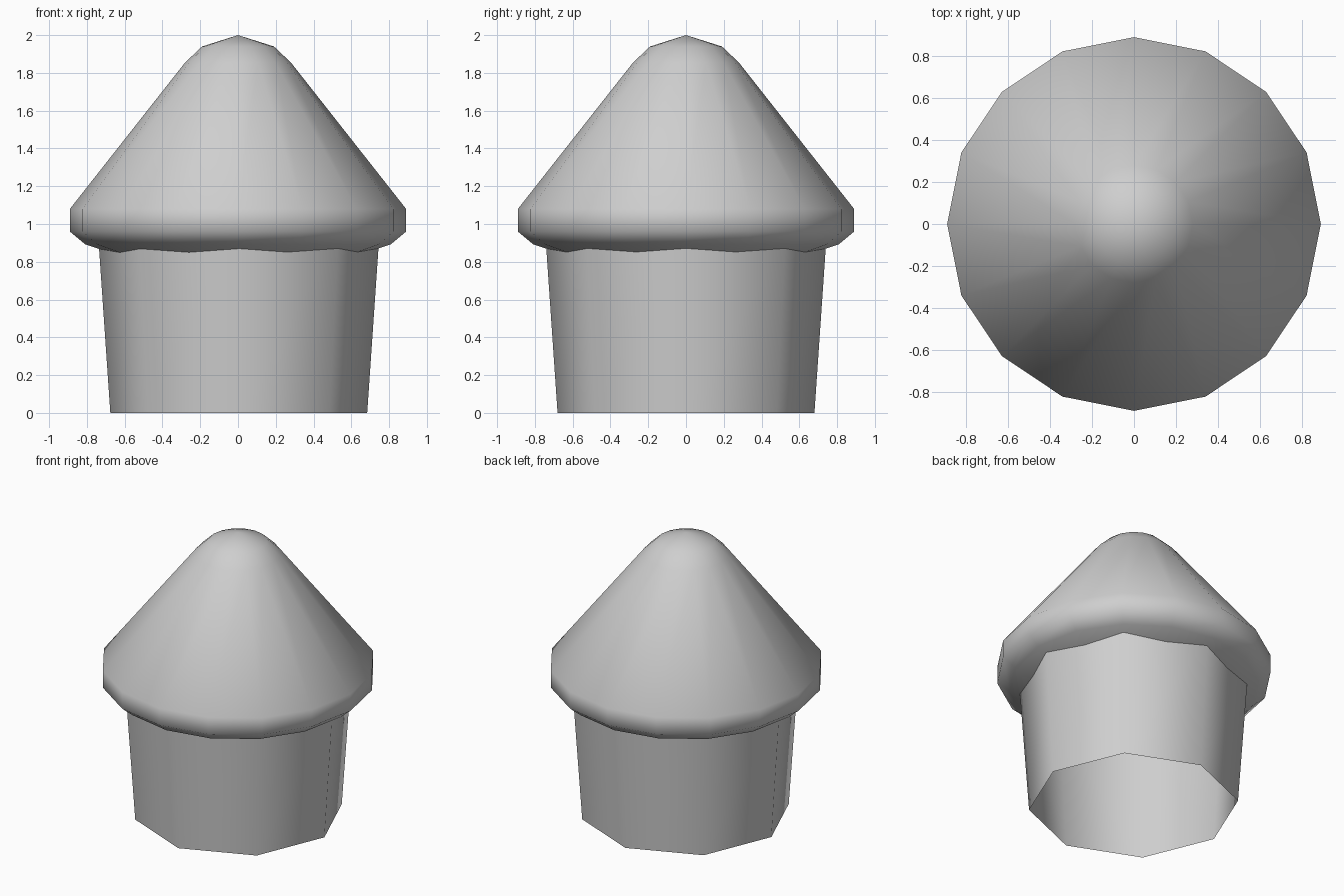
import bpy
import math

cube = bpy.data.objects.get("Cube")
if cube:
    bpy.data.objects.remove(cube, do_unlink=True)

grey = bpy.data.materials.new("plain grey")
grey.use_nodes = True
colour = (0.62, 0.62, 0.62, 1)
grey.diffuse_color = colour
grey.node_tree.nodes["Principled BSDF"].inputs["Base Color"].default_value = colour


def lathe(name, profile, sides, tip=None, capped=False, x=0):
    """Turn a (radius, height) profile, listed from bottom to top, about z."""
    verts, faces = [], []
    for radius, height in profile:
        for i in range(sides):
            a = math.tau * i / sides
            verts.append((radius * math.cos(a), radius * math.sin(a), height))
    for ring in range(len(profile) - 1):
        low, high = ring * sides, (ring + 1) * sides
        for i in range(sides):
            j = (i + 1) % sides
            faces.append((low + i, low + j, high + j, high + i))
    if tip is not None:
        top = len(verts) - sides
        verts.append((0, 0, tip))
        for i in range(sides):
            faces.append((top + i, top + (i + 1) % sides, len(verts) - 1))
    if capped:
        faces.append(tuple(reversed(range(sides))))
    mesh = bpy.data.meshes.new(name)
    mesh.from_pydata(verts, [], faces)
    mesh.materials.append(grey)
    mesh.shade_smooth()
    if capped:
        mesh.polygons[-1].use_smooth = False
    obj = bpy.data.objects.new(name, mesh)
    obj.location.x = x
    bpy.context.collection.objects.link(obj)
    return obj


# Eight-sided flared cup, open underneath
lathe("cup", [(0.68, 0), (0.743, 0.92)], 8, x=0.004)

# Sixteen-sided cone with a rounded rim and tip
lathe("cone_top", [(0.62, 0.83), (0.81, 0.893), (0.89, 0.96), (0.89, 1.08),
                   (0.28, 1.855), (0.19, 1.94)], 16, tip=2, capped=True)
